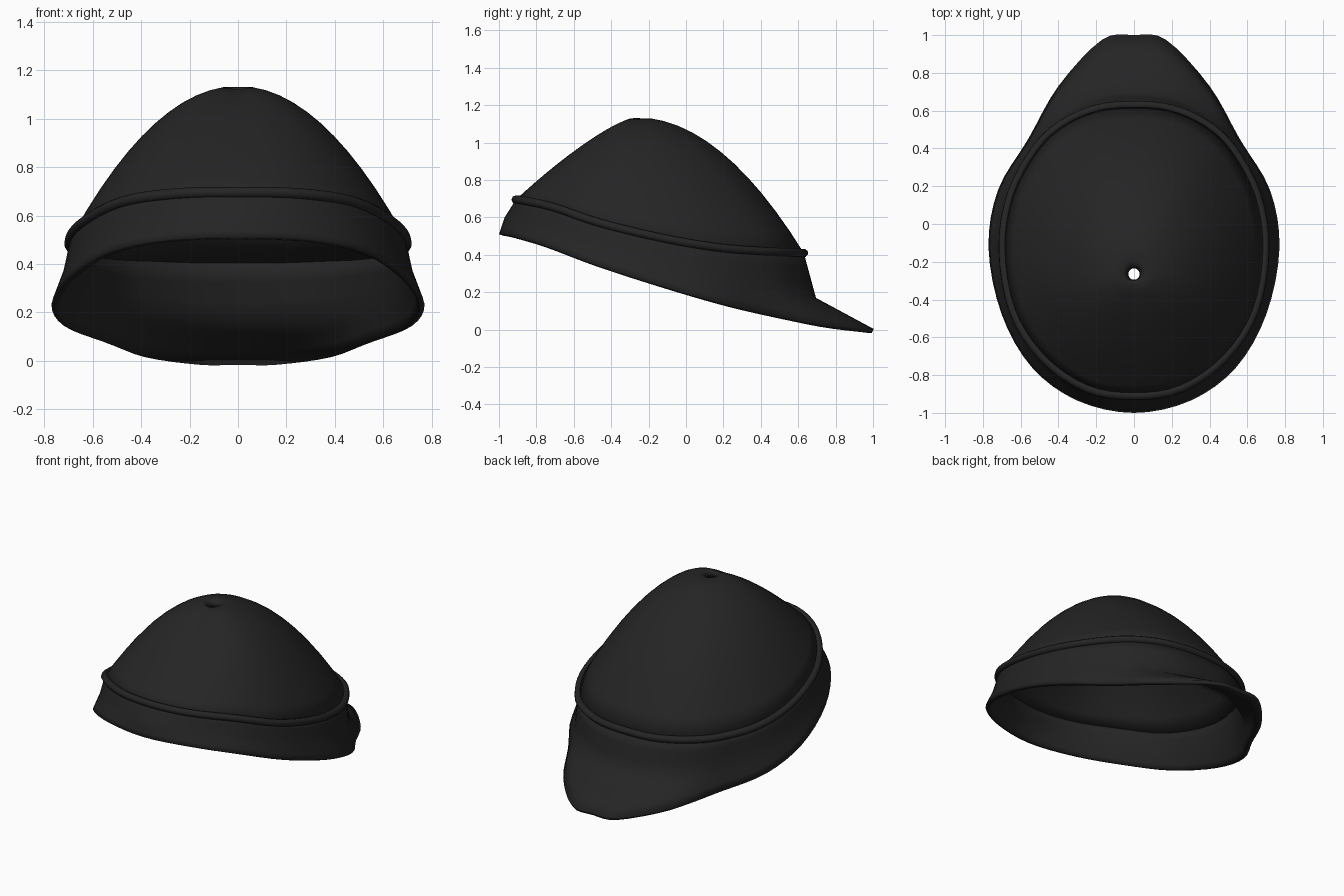
import bpy
import bmesh
import math
from mathutils import Vector

if "Cube" in bpy.data.objects:
    bpy.data.objects.remove(bpy.data.objects["Cube"])

mat = bpy.data.materials.new("charcoal fabric")
mat.use_nodes = True
colour = (0.018, 0.018, 0.018, 1)
mat.diffuse_color = colour
mat.node_tree.nodes["Principled BSDF"].inputs["Base Color"].default_value = colour

STEPS = 4


def closed_ring(half):
    """Mirror half an outline (front to back) and smooth it into a closed loop."""
    pts = [Vector(p) for p in half]
    pts += [Vector((-p.x, p.y, p.z)) for p in pts[-2:0:-1]]
    n, out = len(pts), []
    for i in range(n):
        a, b, c, d = (pts[(i + k) % n] for k in (-1, 0, 1, 2))
        for s in range(STEPS):
            t = s / STEPS
            out.append(0.5 * (2 * b + (c - a) * t + (2 * a - 5 * b + 4 * c - d) * t ** 2
                              + (3 * b - a - 3 * c + d) * t ** 3))
    return out


# Outlines of the seam, the band's waist and the lower edge with its bill
seam = closed_ring([(0, -.91, .695), (.25, -.87, .69), (.48, -.71, .655), (.64, -.46, .57),
                    (.695, -.13, .49), (.65, .16, .44), (.52, .40, .42), (.38, .53, .415),
                    (.2, .61, .41), (0, .63, .41)])
waist = closed_ring([(0, -.97, .60), (.28, -.90, .585), (.51, -.73, .54), (.67, -.46, .445),
                     (.725, -.13, .35), (.68, .16, .28), (.53, .42, .23), (.40, .56, .195),
                     (.2, .67, .175), (0, .695, .17)])
edge = closed_ring([(0, -1, .51), (.3, -.935, .50), (.54, -.76, .45), (.70, -.48, .345),
                    (.77, -.13, .235), (.72, .18, .145), (.56, .45, .08), (.40, .73, .03),
                    (.17, .975, .005), (0, 1, .005)])


def loft(name, rings, thickness):
    """Skin a stack of rings from top to bottom and give it thickness inwards."""
    bm = bmesh.new()
    rows = [[bm.verts.new(p) for p in ring] for ring in rings]
    n = len(rows[0])
    for top, low in zip(rows, rows[1:]):
        for i in range(n):
            j = (i + 1) % n
            bm.faces.new((top[i], low[i], low[j], top[j]))
    mesh = bpy.data.meshes.new(name)
    bm.to_mesh(mesh)
    bm.free()
    mesh.materials.append(mat)
    for face in mesh.polygons:
        face.use_smooth = True
    obj = bpy.data.objects.new(name, mesh)
    bpy.context.collection.objects.link(obj)
    shell = obj.modifiers.new("shell", "SOLIDIFY")
    shell.thickness = thickness
    shell.offset = -1
    return obj


# Dome: falls from the crown to the seam, straighter at the front
crown = Vector((0, -.265, 1.135))


def dome_ring(t):
    ring = []
    for p in seam:
        out = p - crown
        front = max(0, -Vector((out.x, out.y)).normalized().y) ** 2
        power = 2 - 0.65 * front
        ring.append(Vector((out.x * t, crown.y + out.y * t, crown.z + out.z * t ** power)))
    return ring


def hole_ring(radius, z):
    ring = []
    for p in seam:
        out = Vector((p.x, p.y - crown.y, 0)).normalized() * radius
        ring.append(Vector((out.x, crown.y + out.y, z)))
    return ring


dome_rings = [hole_ring(.03, 1.095), hole_ring(.045, 1.12)]
dome_rings += [dome_ring(t / 12) for t in range(1, 13)]
loft("dome", dome_rings, .02)

# Band and bill: one skirt that flares into the bill at the back
band_rings = []
for start, end in ((seam, waist), (waist, edge)):
    for k in range(3):
        band_rings.append([a.lerp(b, k / 3) for a, b in zip(start, end)])
band_rings.append(edge)
loft("band_and_bill", band_rings, .025)

# Rolled trim along the seam
curve = bpy.data.curves.new("seam_trim", "CURVE")
curve.dimensions = "3D"
curve.bevel_depth = .023
curve.bevel_resolution = 2
path = curve.splines.new("POLY")
path.points.add(len(seam) - 1)
for point, p in zip(path.points, seam):
    point.co = (p.x, p.y, p.z, 1)
path.use_cyclic_u = True
path.use_smooth = True
curve.materials.append(mat)
bpy.context.collection.objects.link(bpy.data.objects.new("seam_trim", curve))
